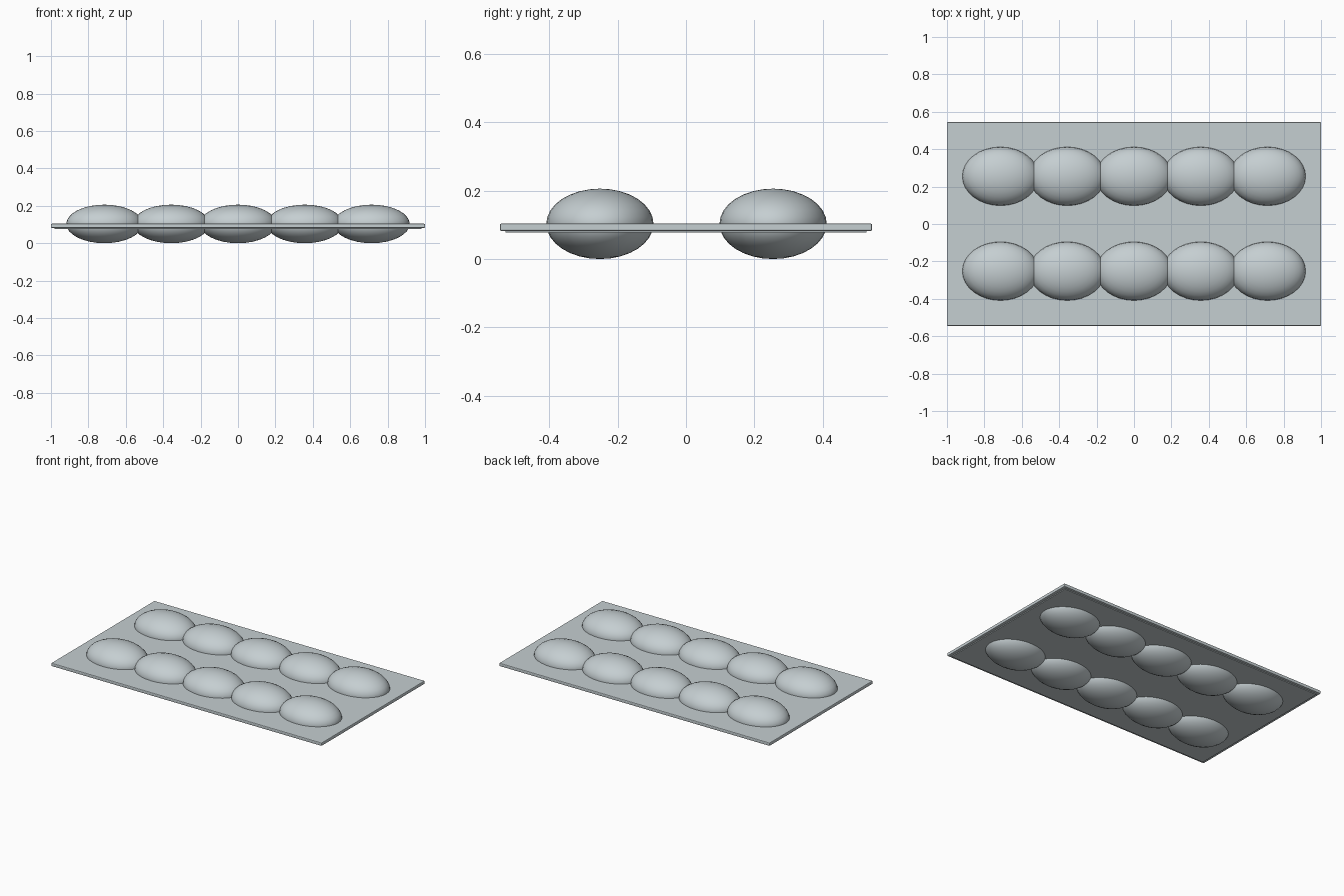
import bpy

cube = bpy.data.objects.get("Cube")
if cube:
    bpy.data.objects.remove(cube, do_unlink=True)

COLOUR = (0.56, 0.62, 0.64, 1.0)
foil = bpy.data.materials.new("pale_blue_grey")
foil.use_nodes = True
foil.diffuse_color = COLOUR
foil.node_tree.nodes["Principled BSDF"].inputs["Base Color"].default_value = COLOUR


def finish(obj, name):
    obj.name = name
    obj.data.materials.append(foil)
    bpy.ops.object.transform_apply(location=False, rotation=False, scale=True)


def slab(name, size_x, size_y, bottom, top, bevel):
    bpy.ops.mesh.primitive_cube_add(size=1, location=(0, 0, (bottom + top) / 2))
    obj = bpy.context.object
    obj.scale = (size_x, size_y, top - bottom)
    finish(obj, name)
    if bevel:
        mod = obj.modifiers.new("soft_edges", "BEVEL")
        mod.width = bevel
        mod.segments = 2
    return obj


# Thin backing sheet with a slightly recessed rim underneath
slab("backing_sheet", 2.0, 1.09, 0.082, 0.104, 0.005)
slab("underside_panel", 1.96, 1.056, 0.077, 0.09, 0)

# Two rows of five overlapping oval pockets
for row, y in (("front", -0.252), ("back", 0.255)):
    for i in range(5):
        bpy.ops.mesh.primitive_uv_sphere_add(
            segments=32, ring_count=16, radius=1,
            location=((i - 2) * 0.357, y, 0.103))
        pocket = bpy.context.object
        pocket.scale = (0.204, 0.157, 0.103)
        finish(pocket, f"{row}_pocket_{i + 1}")
        bpy.ops.object.shade_smooth()
